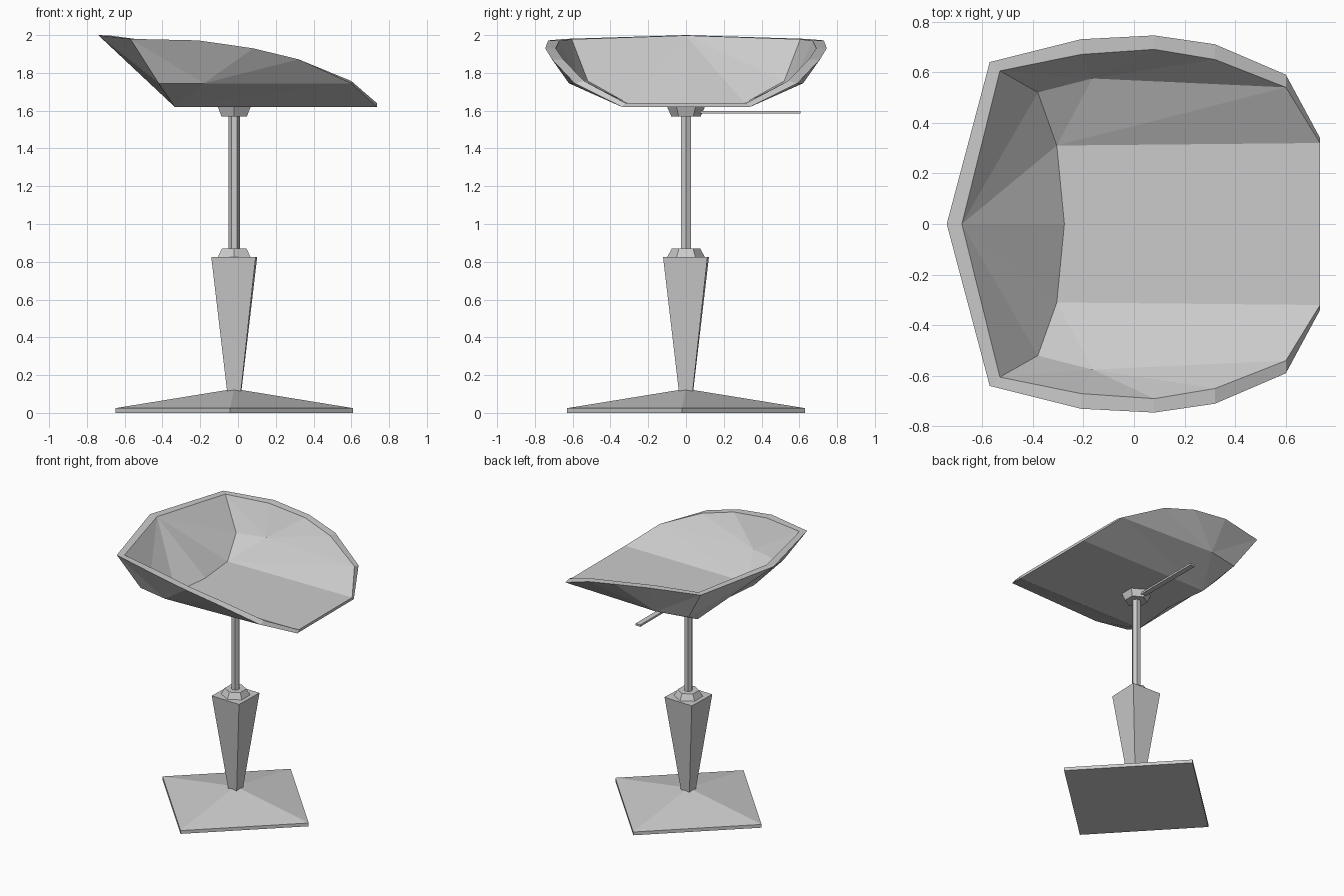
import bpy, bmesh
from math import pi, radians
from mathutils import Matrix

if "Cube" in bpy.data.objects:
    bpy.data.objects.remove(bpy.data.objects["Cube"])

CX = -0.02  # stand axis is slightly off the seat centre


def finish(name, bm):
    bmesh.ops.recalc_face_normals(bm, faces=bm.faces)
    me = bpy.data.meshes.new(name)
    bm.to_mesh(me)
    bm.free()
    ob = bpy.data.objects.new(name, me)
    bpy.context.collection.objects.link(ob)
    return ob


def frustum(name, sides, r0, r1, z0, z1, turn):
    bm = bmesh.new()
    place = Matrix.Translation((CX, 0, (z0 + z1) / 2)) @ Matrix.Rotation(turn, 4, 'Z')
    bmesh.ops.create_cone(bm, cap_ends=True, segments=sides, radius1=r0,
                          radius2=r1, depth=z1 - z0, matrix=place)
    return finish(name, bm)


# Diamond foot with a shallow pyramid top
tilt = radians(-2)
frustum("foot_plate", 4, 0.63, 0.63, 0, 0.025, tilt)
frustum("foot_slope", 4, 0.63, 0.045, 0.025, 0.12, tilt)

# Tapered square column, hexagonal collars and gas-lift pole
frustum("column", 4, 0.052, 0.166, 0.115, 0.825, pi / 4 + tilt)
frustum("lower_collar", 6, 0.10, 0.075, 0.825, 0.87, 0)
frustum("pole", 6, 0.03, 0.03, 0.87, 1.57, pi / 6)
frustum("upper_collar", 6, 0.078, 0.10, 1.57, 1.62, 0)

# Height lever towards the back
bm = bmesh.new()
bmesh.ops.create_cube(bm, size=1, matrix=Matrix.Translation((CX, 0.33, 1.592))
                      @ Matrix.Diagonal((0.04, 0.55, 0.014, 1)))
finish("lever", bm)

# Seat shell: half rim (back centre to front centre), then lower folds
outer = [(-0.74, 0, 2.0), (-0.57, 0.64, 1.98), (-0.21, 0.73, 1.972),
         (0.08, 0.745, 1.93), (0.32, 0.71, 1.872), (0.60, 0.59, 1.745),
         (0.735, 0.34, 1.62), (0.735, 0, 1.62),
         (-0.30, 0, 1.62), (-0.335, 0.34, 1.62),
         (-0.42, 0.57, 1.745), (-0.18, 0.62, 1.745)]
inner = [(-0.68, 0, 1.998), (-0.53, 0.605, 1.978), (-0.21, 0.67, 1.97),
         (0.08, 0.69, 1.93), (0.32, 0.65, 1.872), (0.60, 0.54, 1.757),
         (0.735, 0.32, 1.64), (0.735, 0, 1.64),
         (-0.275, 0, 1.64), (-0.305, 0.31, 1.64),
         (-0.38, 0.52, 1.757), (-0.165, 0.575, 1.757)]
faces = [(0, 1, 10), (0, 10, 9), (0, 9, 8), (1, 11, 10), (1, 2, 11), (2, 3, 11),
         (3, 4, 11), (4, 5, 11), (9, 10, 11), (9, 11, 5), (9, 5, 6), (8, 9, 6, 7)]
bm = bmesh.new()
vo = [bm.verts.new(p) for p in outer]
vi = [bm.verts.new(p) for p in inner]
for f in faces:
    bm.faces.new([vo[i] for i in f])
    bm.faces.new([vi[i] for i in reversed(f)])
for i in range(7):  # flat rim joining both skins
    bm.faces.new((vo[i], vi[i], vi[i + 1], vo[i + 1]))
seat = finish("seat_shell", bm)
mirror = seat.modifiers.new("mirror", 'MIRROR')
mirror.use_axis = (False, True, False)
